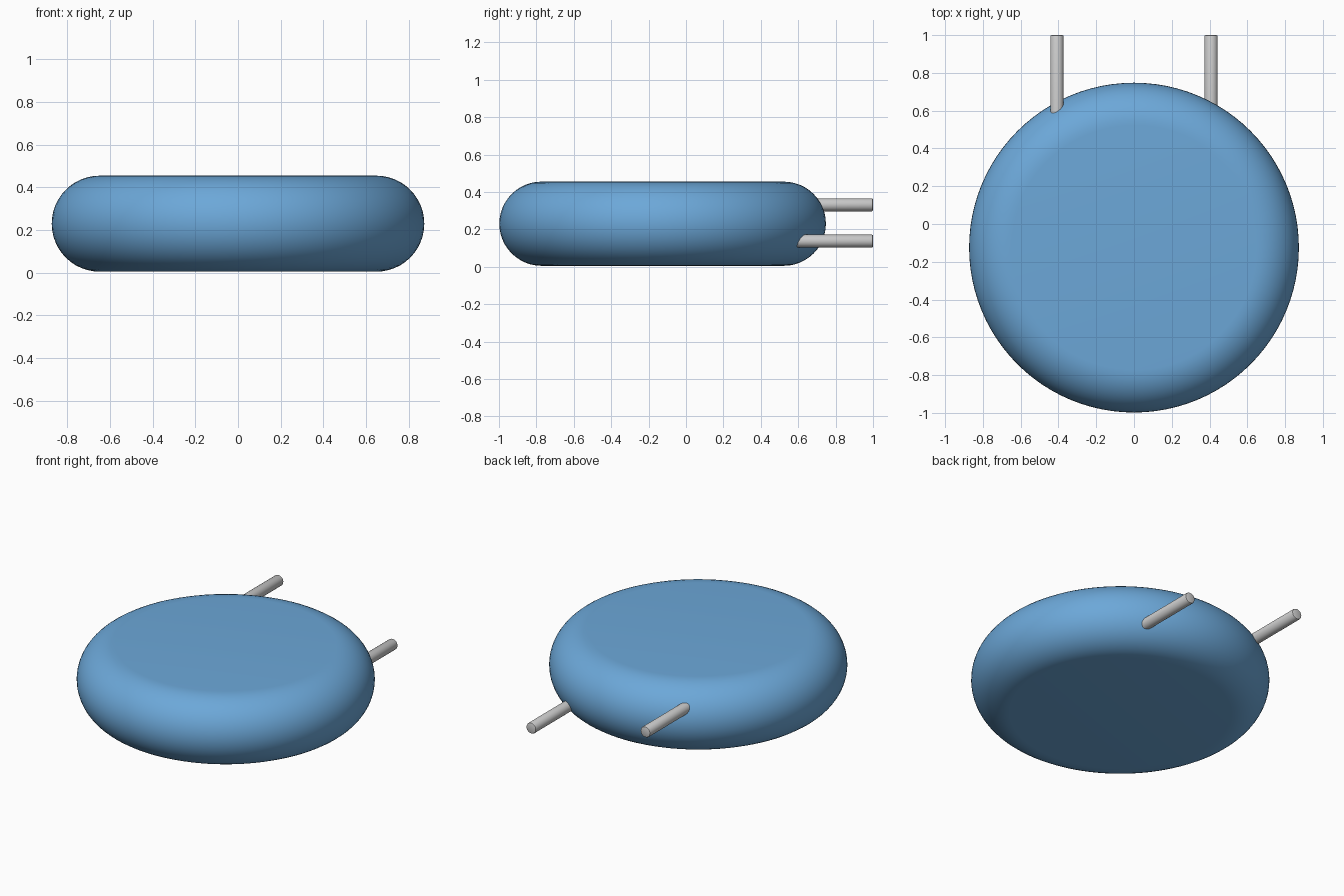
import bpy, bmesh, math
from mathutils import Vector, Matrix

if "Cube" in bpy.data.objects:
    bpy.data.objects.remove(bpy.data.objects["Cube"])

CY, R, RIM, CZ = -0.125, 0.873, 0.225, 0.23   # disc centre, radius, rim radius, mid height


def add_object(name, bm):
    mesh = bpy.data.meshes.new(name)
    bmesh.ops.recalc_face_normals(bm, faces=bm.faces)
    bm.to_mesh(mesh)
    bm.free()
    ob = bpy.data.objects.new(name, mesh)
    bpy.context.collection.objects.link(ob)
    bpy.ops.object.select_all(action='DESELECT')
    ob.select_set(True)
    bpy.context.view_layer.objects.active = ob
    bpy.ops.object.shade_smooth_by_angle(angle=math.radians(40))
    return ob


def lathe(name, profile, matrix, steps):
    """Spin a (radius, height) profile around z, then place it."""
    bm = bmesh.new()
    verts = [bm.verts.new((r, 0, z)) for r, z in profile]
    edges = [bm.edges.new(p) for p in zip(verts, verts[1:])]
    bmesh.ops.spin(bm, geom=verts + edges, cent=(0, 0, 0), axis=(0, 0, 1),
                   angle=math.tau, steps=steps, use_duplicate=False)
    bmesh.ops.remove_doubles(bm, verts=bm.verts, dist=1e-5)
    bmesh.ops.transform(bm, matrix=matrix, verts=bm.verts)
    return add_object(name, bm)


# Flat round body with a fully rounded rim
N = 24
rim = [(R - RIM + RIM * math.cos(a), RIM * math.sin(a))
       for a in (math.pi * (i / N - 0.5) for i in range(N + 1))]
body = lathe("body", [(0, -RIM)] + rim + [(0, RIM)],
             Matrix.Translation((0, CY, CZ)), 96)
blue = bpy.data.materials.new("blue")
blue.diffuse_color = (0.15, 0.39, 0.69, 1)
blue.use_nodes = True
blue.node_tree.nodes["Principled BSDF"].inputs["Base Color"].default_value = blue.diffuse_color
body.data.materials.append(blue)

# Two pipes leaving the back, one high and one low, with softened ends
START, END, PR, B = 0.5, 1.0, 0.035, 0.007
pipe = [(0, 0), (PR, 0), (PR, END - START - B),
        (PR - B * 0.3, END - START - B * 0.3), (PR - B, END - START), (0, END - START)]
for name, x, z in (("upper_pipe", -0.408, 0.331), ("lower_pipe", 0.408, 0.137)):
    lathe(name, pipe, Matrix.Translation((x, START, z)) @ Matrix.Rotation(-math.pi / 2, 4, 'X'), 32)
